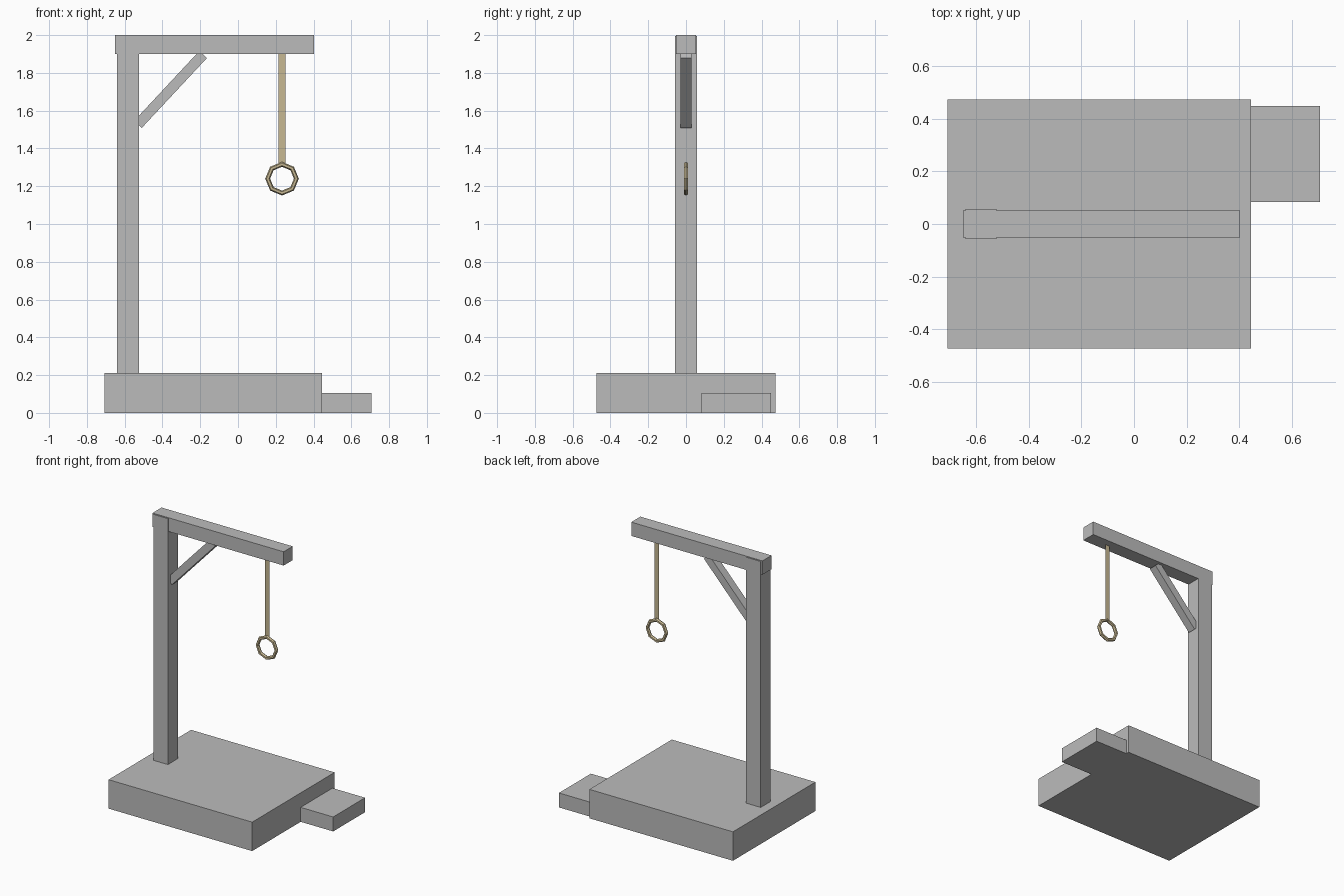
import bpy
import math

default = bpy.data.objects.get("Cube")
if default:
    bpy.data.objects.remove(default, do_unlink=True)


def make_material(name, colour):
    mat = bpy.data.materials.new(name)
    mat.use_nodes = True
    mat.diffuse_color = (*colour, 1)
    mat.node_tree.nodes["Principled BSDF"].inputs["Base Color"].default_value = (*colour, 1)
    return mat


grey = make_material("plain_grey", (0.50, 0.50, 0.50))
tan = make_material("rope_tan", (0.57, 0.48, 0.29))


def finish(name, mat):
    obj = bpy.context.object
    obj.name = obj.data.name = name
    obj.data.materials.append(mat)
    return obj


def box(name, x, y, z, mat=grey):
    """Box filling the given (min, max) range on each axis."""
    spans = (x, y, z)
    bpy.ops.mesh.primitive_cube_add(size=1, location=[(a + b) / 2 for a, b in spans])
    obj = finish(name, mat)
    obj.scale = [b - a for a, b in spans]
    return obj


# Platform and the low step beside it
box("platform", (-0.708, 0.445), (-0.473, 0.473), (0, 0.21))
box("step", (0.445, 0.706), (0.083, 0.449), (0, 0.105))

# Upright post and the beam across its top
box("post", (-0.64, -0.523), (-0.057, 0.057), (0.21, 1.995))
box("beam", (-0.65, 0.403), (-0.052, 0.052), (1.9, 2.0))

# Diagonal brace between post and beam
brace = box("brace", (-0.61, -0.104), (-0.03, 0.03), (1.685, 1.74))
brace.rotation_euler.y = -math.radians(47)

# Flat rope strip hanging from the beam
bpy.ops.mesh.primitive_plane_add(size=1, location=(0.233, 0, 1.61),
                                 rotation=(math.pi / 2, 0, 0))
rope = finish("rope", tan)
rope.scale = (0.036, 0.58, 1)

# Eight-sided ring at the end of the rope
bpy.ops.mesh.primitive_torus_add(major_segments=8, minor_segments=6,
                                 major_radius=0.076, minor_radius=0.013,
                                 location=(0.233, 0, 1.24),
                                 rotation=(math.pi / 2, 0, 0))
finish("rope_ring", tan)
